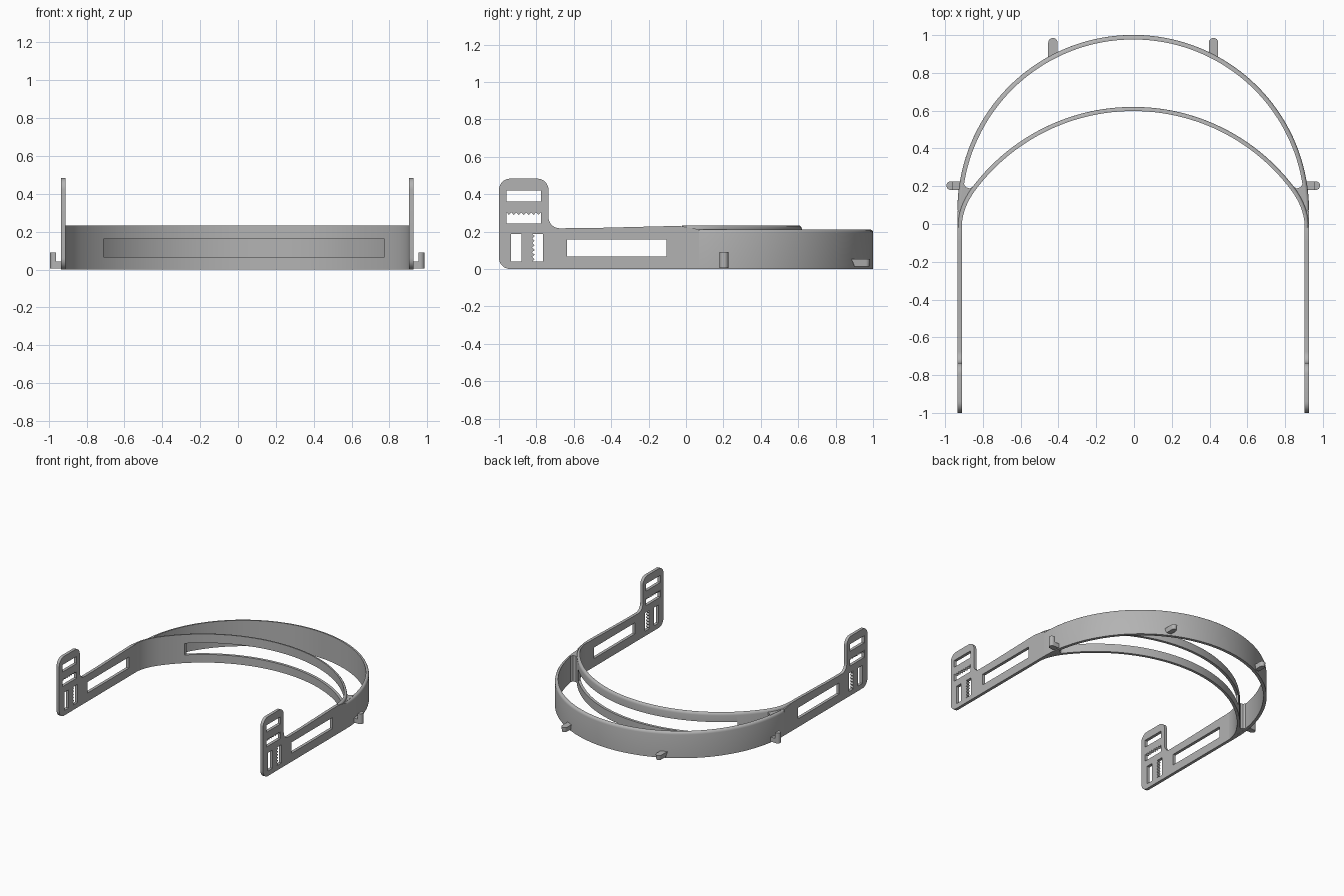
import bpy, bmesh, math
from mathutils import Vector

cube = bpy.data.objects.get("Cube")
if cube:
    bpy.data.objects.remove(cube, do_unlink=True)

GREY = (0.45, 0.45, 0.45, 1)
mat = bpy.data.materials.new("plain grey plastic")
mat.use_nodes = True
mat.diffuse_color = GREY
mat.node_tree.nodes["Principled BSDF"].inputs["Base Color"].default_value = GREY

CX = -0.004            # sideways shift of the whole frame
R_IN, R_OUT = 0.907, 0.931
ARC_Y = 0.07           # centre of the outer arc


def activate(ob):
    bpy.ops.object.select_all(action='DESELECT')
    ob.select_set(True)
    bpy.context.view_layer.objects.active = ob


def finish(name, bm, smooth=True):
    bmesh.ops.recalc_face_normals(bm, faces=bm.faces)
    me = bpy.data.meshes.new(name)
    bm.to_mesh(me)
    bm.free()
    ob = bpy.data.objects.new(name, me)
    bpy.context.collection.objects.link(ob)
    me.materials.append(mat)
    if smooth:
        activate(ob)
        bpy.ops.object.shade_smooth_by_angle(angle=math.radians(35))
    return ob


def prism(name, plan, z0, z1, taper=1.0):
    """Upright prism over a plan outline; taper shrinks the bottom."""
    bm = bmesh.new()
    mid = sum((Vector(p) for p in plan), Vector((0, 0))) / len(plan)
    low = [bm.verts.new((*(mid + (Vector(p) - mid) * taper), z0)) for p in plan]
    top = [bm.verts.new((*p, z1)) for p in plan]
    bm.faces.new(low)
    bm.faces.new(top)
    n = len(plan)
    for i in range(n):
        j = (i + 1) % n
        bm.faces.new((low[i], low[j], top[j], top[i]))
    return finish(name, bm)


def ribbon(name, path, top, thick):
    """Upright strip along a plan path, rounded on its upper outer edge."""
    h = thick / 2
    section = [(-h, 0), (h, 0), (h, top - 0.02), (h * 0.8, top - 0.009),
               (h * 0.3, top - 0.002), (-h * 0.3, top), (-h, top)]
    bm = bmesh.new()
    rings = []
    for i, p in enumerate(path):
        a, b = path[max(i - 1, 0)], path[min(i + 1, len(path) - 1)]
        d = (b - a).normalized()
        out = Vector((-d.y, d.x))
        rings.append([bm.verts.new((*(p + out * s), z)) for s, z in section])
    n = len(section)
    for r, s in zip(rings, rings[1:]):
        for k in range(n):
            m = (k + 1) % n
            bm.faces.new((r[k], r[m], s[m], s[k]))
    bm.faces.new(rings[0])
    bm.faces.new(rings[-1])
    return finish(name, bm, smooth=False)


def rounded(corners):
    """Outline from (y, z, radius) corners."""
    pts = []
    for i, (y, z, r) in enumerate(corners):
        p = Vector((y, z))
        if not r:
            pts.append(p)
            continue
        a = (Vector(corners[i - 1][:2]) - p).normalized() * r
        b = (Vector(corners[(i + 1) % len(corners)][:2]) - p).normalized() * r
        for k in range(9):
            t = k / 8 * math.pi / 2
            pts.append(p + a + b - b * math.cos(t) - a * math.sin(t))
    return pts


def rect(y0, y1, z0, z1):
    return [(y0, z0), (y1, z0), (y1, z1), (y0, z1)]


def teeth(start, end, n):
    """Zigzag positions: (distance along, 0 or 1)."""
    return [(start + (end - start) * k / (2 * n), k % 2) for k in range(2 * n + 1)]


# Strap arms: one pierced plate per side
outline = rounded([(-1, 0, 0.06), (ARC_Y, 0, 0), (ARC_Y, 0.211, 0), (0.03, 0.219, 0),
                   (-0.03, 0.229, 0), (-0.1, 0.229, 0), (-0.5, 0.219, 0),
                   (-0.735, 0.217, 0.06), (-0.735, 0.483, 0.06), (-1, 0.483, 0.06)])
tooth_row = [(-0.96, 0.243), (-0.775, 0.243)]
tooth_row += [(y, 0.303 - 0.014 * k) for y, k in teeth(-0.775, -0.96, 7)]
tooth_column = [(-0.765, 0.04), (-0.765, 0.188)]
tooth_column += [(-0.823 + 0.014 * k, z) for z, k in teeth(0.188, 0.04, 6)]
holes = [rect(-0.96, -0.775, 0.362, 0.42), rect(-0.935, -0.88, 0.04, 0.188),
         rect(-0.635, -0.105, 0.068, 0.158), tooth_row, tooth_column]

for side, sx in (("left", 1), ("right", -1)):
    cu = bpy.data.curves.new(side + "_arm", 'CURVE')
    cu.dimensions = '2D'
    cu.fill_mode = 'BOTH'
    cu.extrude = (R_OUT - R_IN) / 2
    for loop in [outline] + holes:
        sp = cu.splines.new('POLY')
        sp.points.add(len(loop) - 1)
        for pt, (y, z) in zip(sp.points, loop):
            pt.co = (y, z, 0, 1)
        sp.use_cyclic_u = True
    cu.materials.append(mat)
    arm = bpy.data.objects.new(side + "_arm", cu)
    arm.rotation_euler = (math.pi / 2, 0, math.pi / 2)
    arm.location.x = CX + sx * (R_IN + R_OUT) / 2
    bpy.context.collection.objects.link(arm)
    activate(arm)
    bpy.ops.object.convert(target='MESH')
    bpy.ops.object.shade_smooth_by_angle(angle=math.radians(25))

# Outer band: half circle
mid_r = (R_IN + R_OUT) / 2
arc = [Vector((CX - mid_r * math.cos(math.pi * k / 72),
               ARC_Y + mid_r * math.sin(math.pi * k / 72))) for k in range(73)]
outer = ribbon("outer_band", arc, 0.211, R_OUT - R_IN)
activate(outer)
bpy.ops.object.shade_smooth_by_angle(angle=math.radians(35))

# Inner forehead band: shallow arc easing into the arms
half = []
for k in range(25):
    a = math.radians(52) * k / 24
    half.append(Vector((1.055 * math.sin(a), -0.446 + 1.055 * math.cos(a))))
p0, p1, p2 = half[-1], Vector((mid_r, 0.094)), Vector((mid_r, -0.02))
for k in range(1, 11):
    t = k / 10
    half.append(p0 * (1 - t) ** 2 + p1 * 2 * t * (1 - t) + p2 * t * t)
path = [Vector((CX - p.x, p.y)) for p in reversed(half)]
path += [Vector((CX + p.x, p.y)) for p in half[1:]]
inner = ribbon("inner_band", path, 0.232, 0.022)

# Long slot through the inner band
cutter = prism("slot_cutter", rect(-0.71, 0.775, 0.1, 0.9), 0.066, 0.16)
cutter.hide_render = True
mod = inner.modifiers.new("slot", 'BOOLEAN')
mod.object = cutter
mod.operation = 'DIFFERENCE'
mod.solver = 'EXACT'
activate(inner)
bpy.ops.object.modifier_apply(modifier="slot")
bpy.ops.object.shade_smooth_by_angle(angle=math.radians(35))
bpy.data.objects.remove(cutter, do_unlink=True)


def tongue(start, end, width):
    """Plan of a tab along +x with a round tip."""
    r = width / 2
    tip = [(end - r + r * math.cos(a), r * math.sin(a))
           for a in (math.pi * (k / 12 - 0.5) for k in range(13))]
    return [(start, -r)] + tip + [(start, r)]


# Web where the bands meet, side hooks and rear pegs
web = [(0.845, 0.2), (0.865, 0.188), (0.885, 0.194), (0.902, 0.22),
       (0.918, 0.1), (0.912, 0.03), (0.885, 0.12)]
for side, sx in (("left", 1), ("right", -1)):
    prism(side + "_web", [(CX + sx * x, y) for x, y in web], 0.001, 0.213)
    for part, start, z0, z1 in (("hook_base", 0.912, 0.006, 0.043),
                                ("hook_post", 0.957, 0.04, 0.09)):
        plan = [(CX + sx * x, 0.203 + y) for x, y in tongue(start, 0.989, 0.046)]
        prism(side + "_" + part, plan, z0, z1)
    plan = [(CX + sx * 0.425 + y, x) for x, y in tongue(0.885, 0.985, 0.05)]
    prism(side + "_rear_peg", plan, 0.014, 0.053, taper=0.8)
